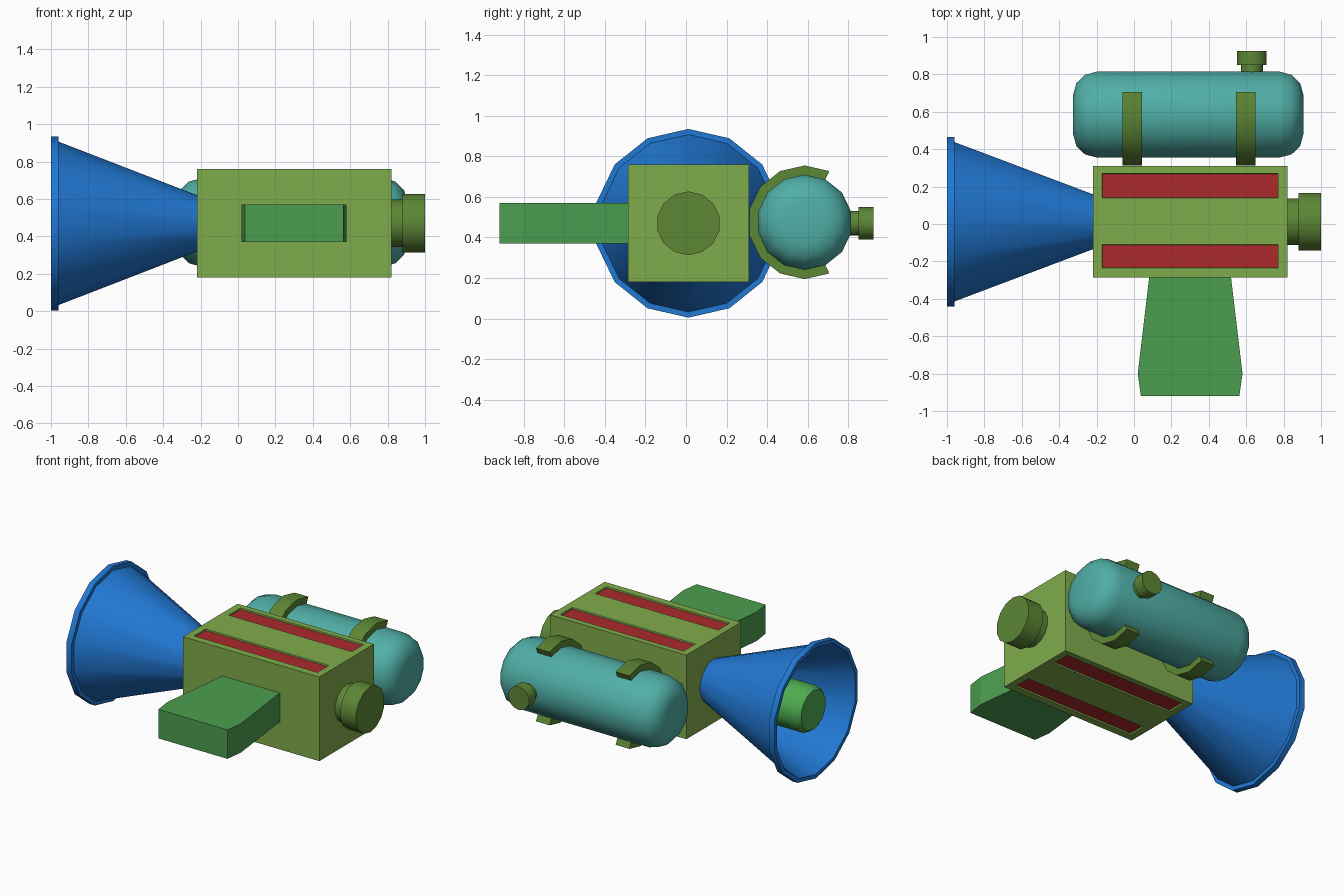
import bpy, bmesh
from math import sin, cos, pi, radians
from mathutils import Vector

if "Cube" in bpy.data.objects:
    bpy.data.objects.remove(bpy.data.objects["Cube"], do_unlink=True)

SIDES = 14
STEP = 2 * pi / SIDES


def material(name, rgb):
    lin = [((c / 255 + 0.055) / 1.055) ** 2.4 for c in rgb]
    m = bpy.data.materials.new(name)
    m.use_nodes = True
    m.diffuse_color = (*lin, 1)
    m.node_tree.nodes["Principled BSDF"].inputs["Base Color"].default_value = (*lin, 1)
    return m


olive = material("light olive", (128, 172, 76))
dark_olive = material("dark olive", (92, 135, 53))
blue = material("horn blue", (33, 120, 212))
teal = material("tank teal", (80, 175, 167))
green = material("handle green", (75, 158, 79))
bright_green = material("bright green", (77, 172, 80))
red = material("stripe red", (172, 42, 44))


def finish(name, bm, *mats, smooth=False):
    bmesh.ops.recalc_face_normals(bm, faces=bm.faces)
    me = bpy.data.meshes.new(name)
    bm.to_mesh(me)
    bm.free()
    for m in mats:
        me.materials.append(m)
    if smooth:
        me.shade_smooth()
        me.set_sharp_from_angle(angle=radians(35))
    ob = bpy.data.objects.new(name, me)
    bpy.context.collection.objects.link(ob)
    return ob


def loft(bm, rings, closed=False):
    """Skin a list of point rings, capping the ends unless closed."""
    vs = [[bm.verts.new(p) for p in ring] for ring in rings]
    n = len(vs[0])
    pairs = list(zip(vs, vs[1:])) + ([(vs[-1], vs[0])] if closed else [])
    for a, b in pairs:
        for i in range(n):
            j = (i + 1) % n
            bm.faces.new((a[i], a[j], b[j], b[i]))
    if not closed:
        bm.faces.new(vs[0])
        bm.faces.new(vs[-1])


def lathe(name, profile, centre, mat, axis="x"):
    """Revolve (distance, radius) pairs about a line through centre."""
    across = Vector((0, 1, 0)) if axis == "x" else Vector((1, 0, 0))
    along = Vector((1, 0, 0)) if axis == "x" else Vector((0, 1, 0))
    up = Vector((0, 0, 1))
    rings = [[Vector(centre) + along * d + (across * sin(i * STEP) + up * cos(i * STEP)) * r
              for i in range(SIDES)] for d, r in profile]
    bm = bmesh.new()
    loft(bm, rings)
    return finish(name, bm, mat, smooth=True)


# Body box with sunken red stripes on top and bottom
LO, HI = Vector((-0.22, -0.285, 0.18)), Vector((0.82, 0.31, 0.76))
STRIPES = ((-0.235, -0.11), (0.14, 0.27))
bm = bmesh.new()
bmesh.ops.create_cube(bm, size=1)
for v in bm.verts:
    v.co = [(LO[k] + HI[k]) / 2 + v.co[k] * (HI[k] - LO[k]) for k in range(3)]
cuts = [((x, 0, 0), (1, 0, 0)) for x in (-0.17, 0.77)]
cuts += [((0, y, 0), (0, 1, 0)) for pair in STRIPES for y in pair]
for co, no in cuts:
    bmesh.ops.bisect_plane(bm, geom=bm.verts[:] + bm.edges[:] + bm.faces[:],
                           plane_co=co, plane_no=no)
bm.normal_update()
panels = []
for f in bm.faces:
    c = f.calc_center_median()
    if (abs(f.normal.z) > 0.9 and -0.17 < c.x < 0.77
            and any(a < c.y < b for a, b in STRIPES)):
        panels.append(f)
bmesh.ops.inset_individual(bm, faces=panels, thickness=0.002, depth=-0.01)
for f in panels:
    f.material_index = 1
finish("body", bm, olive, red)

# Flared handle
bm = bmesh.new()
rings = []
for y, half in ((-0.27, 0.217), (-0.8, 0.28), (-0.92, 0.263)):
    rings.append([(0.3 + sx * half, y, 0.47 + sz * 0.1)
                  for sx, sz in ((-1, -1), (1, -1), (1, 1), (-1, 1))])
loft(bm, rings)
finish("handle", bm, green)

# Hollow horn with a raised rim, and the driver inside it
AXIS = (0, 0.012, 0.47)
lathe("horn", [(-0.2, 0.143), (-0.96, 0.437), (-0.96, 0.465), (-1, 0.465),
               (-1, 0.437), (-0.96, 0.422), (-0.23, 0.135)], AXIS, blue)
lathe("horn_driver", [(-0.26, 0.12), (-0.34, 0.155), (-0.95, 0.155), (-0.98, 0.135)],
      AXIS, bright_green)

# End knob
lathe("end_knob", [(0.81, 0.127), (0.88, 0.127), (0.88, 0.157), (1, 0.157)],
      AXIS, dark_olive)

# Tank with rounded ends
TANK = Vector((0.29, 0.585, 0.475))
R, ROUND, HALF = 0.235, 0.125, 0.615
end = [(HALF - ROUND + ROUND * sin(a), R - ROUND + ROUND * cos(a))
       for a in (k * pi / 6 for k in range(4))]
lathe("tank", [(-d, r) for d, r in reversed(end)] + end, TANK, teal)

# Filler valve on the tank
lathe("tank_valve", [(0.79, 0.06), (0.85, 0.06), (0.85, 0.08), (0.925, 0.08)],
      (0.63, 0, 0.47), dark_olive, axis="y")

# Straps holding the tank to the body
for name, x in (("right_strap", -0.01), ("left_strap", 0.598)):
    rings = []
    for i in range(-1, 9):
        a = pi / 2 + i * STEP
        rings.append([(x + s * 0.052, TANK.y + r * cos(a), TANK.z + r * sin(a))
                      for s, r in ((-1, 0.225), (1, 0.225), (1, 0.28), (-1, 0.28))])
    bm = bmesh.new()
    loft(bm, rings)
    finish(name, bm, dark_olive, smooth=True)
